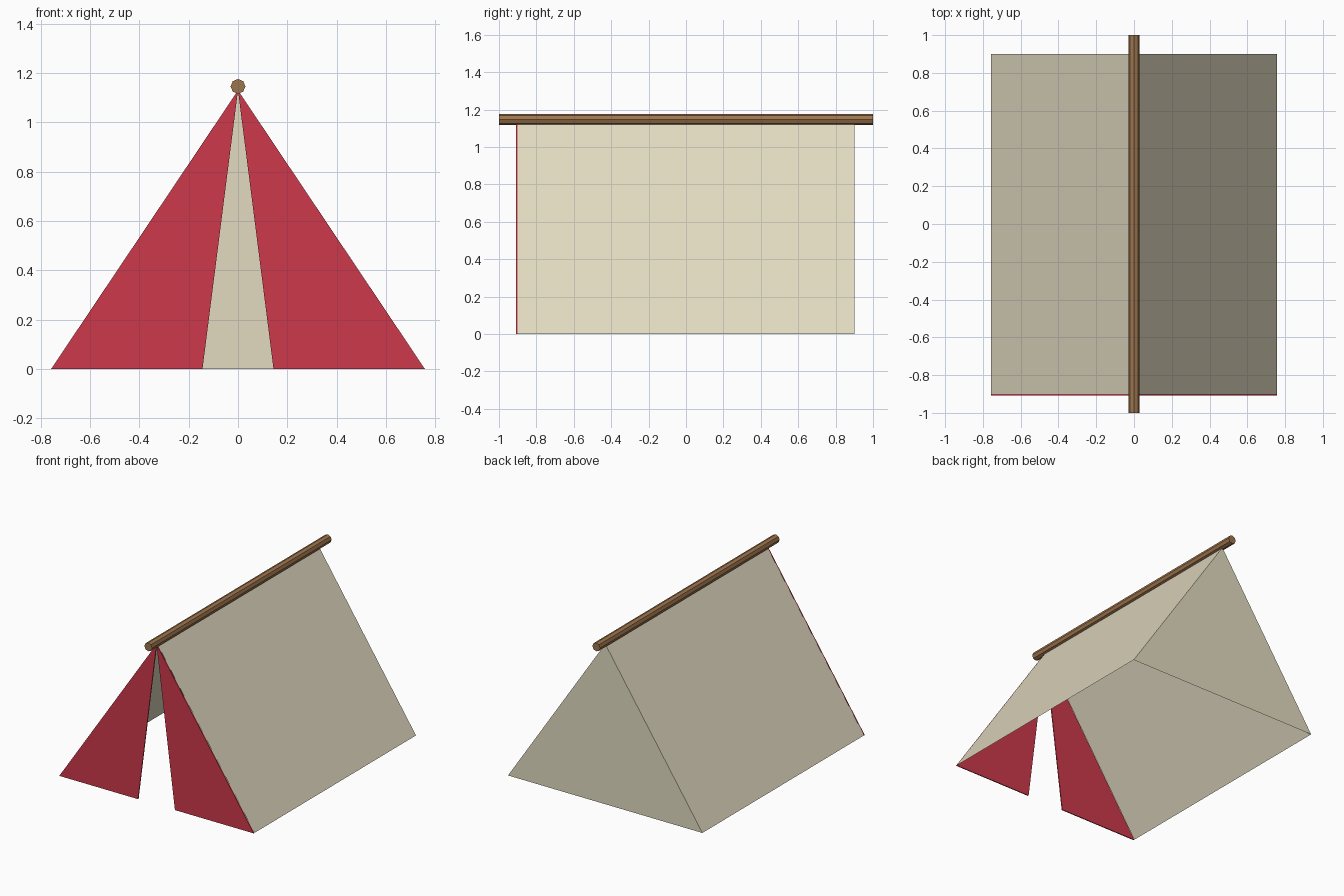
import bpy
import math

if "Cube" in bpy.data.objects:
    bpy.data.objects.remove(bpy.data.objects["Cube"])

HALF_W, RIDGE, HALF_L = 0.758, 1.13, 0.90


def srgb(*rgb):
    return [((c / 255 + 0.055) / 1.055) ** 2.4 for c in rgb] + [1.0]


def material(name, *rgb):
    mat = bpy.data.materials.new(name)
    mat.diffuse_color = srgb(*rgb)
    mat.use_nodes = True
    mat.node_tree.nodes["Principled BSDF"].inputs["Base Color"].default_value = mat.diffuse_color
    return mat


def mesh_object(name, verts, faces, mat):
    mesh = bpy.data.meshes.new(name)
    mesh.from_pydata(verts, [], faces)
    mesh.materials.append(mat)
    obj = bpy.data.objects.new(name, mesh)
    bpy.context.collection.objects.link(obj)
    return obj


canvas = material("cream canvas", 226, 219, 193)
red = material("red cloth", 205, 57, 75)
wood = material("brown wood", 158, 117, 77)

# Canvas sheet: two sloping sides and the back wall, open floor and front
verts = [(x, y, z) for y in (-HALF_L, HALF_L)
         for x, z in ((-HALF_W, 0), (0, RIDGE), (HALF_W, 0))]
mesh_object("tent_canvas", verts,
            [(0, 1, 4, 3), (1, 2, 5, 4), (3, 4, 5)], canvas)

# Entrance flaps: thin triangular prisms on either side of the opening
for side, name in ((-1, "left_flap"), (1, "right_flap")):
    tri = [(side * 0.144, 0), (side * HALF_W, 0), (0, RIDGE)]
    if side < 0:
        tri = [tri[1], tri[0], tri[2]]
    verts = [(x, y, z) for y in (-HALF_L - 0.008, -HALF_L - 0.001) for x, z in tri]
    faces = [(0, 1, 2), (5, 4, 3), (0, 3, 4, 1), (1, 4, 5, 2), (2, 5, 3, 0)]
    mesh_object(name, verts, faces, red)

# Ridge pole: eight-sided, flat shaded
bpy.ops.mesh.primitive_cylinder_add(vertices=8, radius=0.03, depth=2.0,
                                    location=(0, 0, 1.146),
                                    rotation=(math.pi / 2, 0, 0))
pole = bpy.context.object
pole.name = "ridge_pole"
pole.data.materials.append(wood)
